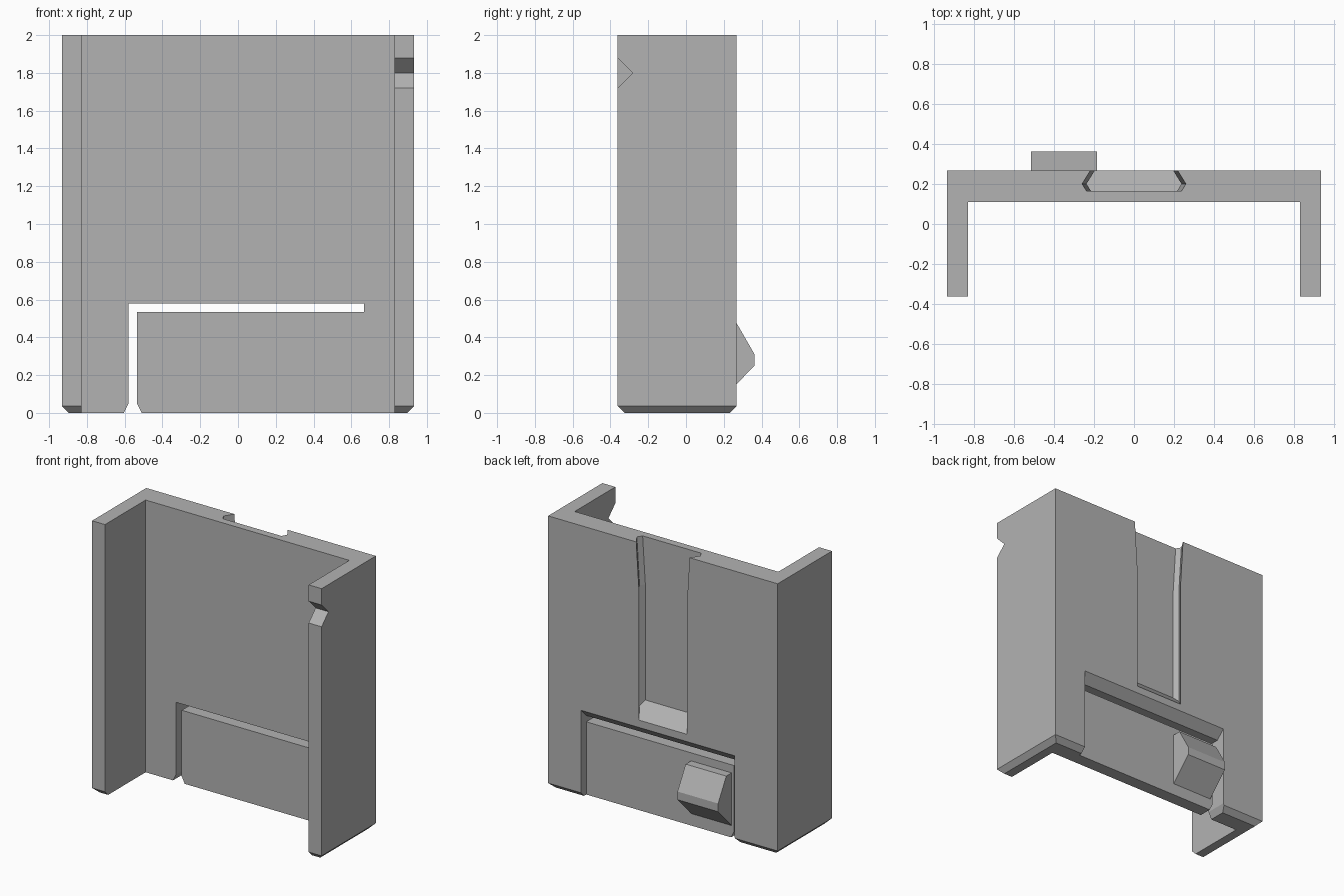
import bpy
import bmesh
from mathutils import Vector

cube = bpy.data.objects.get("Cube")
if cube:
    bpy.data.objects.remove(cube, do_unlink=True)

grey = bpy.data.materials.new("plain grey")
grey.use_nodes = True
COLOUR = (0.45, 0.45, 0.45, 1)
grey.diffuse_color = COLOUR
grey.node_tree.nodes["Principled BSDF"].inputs["Base Color"].default_value = COLOUR


def loft(name, rings):
    """Solid skinned through rings of equal point count, capped at both ends."""
    bm = bmesh.new()
    loops = [[bm.verts.new(p) for p in ring] for ring in rings]
    n = len(loops[0])
    for a, b in zip(loops, loops[1:]):
        for i in range(n):
            j = (i + 1) % n
            bm.faces.new((a[i], a[j], b[j], b[i]))
    bm.faces.new(loops[0])
    bm.faces.new(loops[-1])
    bmesh.ops.recalc_face_normals(bm, faces=bm.faces)
    mesh = bpy.data.meshes.new(name)
    bm.to_mesh(mesh)
    bm.free()
    mesh.materials.append(grey)
    obj = bpy.data.objects.new(name, mesh)
    bpy.context.collection.objects.link(obj)
    return obj


def extrude_x(name, profile, x0, x1):
    return loft(name, [[Vector((x, y, z)) for y, z in profile] for x in (x0, x1)])


def extrude_y(name, profile, y0, y1):
    return loft(name, [[Vector((x, y, z)) for x, z in profile] for y in (y0, y1)])


def cut(target, cutter):
    cutter.hide_render = True
    mod = target.modifiers.new(cutter.name, 'BOOLEAN')
    mod.operation = 'DIFFERENCE'
    mod.solver = 'EXACT'
    mod.object = cutter
    bpy.context.view_layer.objects.active = target
    bpy.ops.object.modifier_apply(modifier=mod.name)
    bpy.data.objects.remove(cutter, do_unlink=True)


def rect(x, y0, y1, z):
    return [Vector(p) for p in ((-x, y0, z), (x, y0, z), (x, y1, z), (-x, y1, z))]


WIDTH, FRONT, BACK, HEIGHT = 0.933, -0.362, 0.268, 2.0
BEVEL = 0.037
TONGUE_BACK = 0.205
SLOT_TOP = 0.58

# Outer block with a chamfered foot
body = loft("channel_body", [
    rect(WIDTH - BEVEL, FRONT + BEVEL, BACK - BEVEL, 0),
    rect(WIDTH, FRONT, BACK, BEVEL),
    rect(WIDTH, FRONT, BACK, HEIGHT)])

# Open bay between the two side walls
cut(body, loft("bay_cutter", [rect(0.828, -1, 0.11, z) for z in (-0.1, 2.1)]))

# Notch in the front edge of the left wall
cut(body, extrude_x("notch_cutter",
                    [(-0.462, 1.9), (FRONT, 1.88), (-0.282, 1.8), (FRONT, 1.72), (-0.462, 1.7)],
                    0.7, 1.1))

# L-shaped slot that frees the spring tongue, flared at the foot
cut(body, extrude_y("slot_cutter", [
    (-0.63, -0.05), (-0.605, 0), (-0.58, 0.05), (-0.58, SLOT_TOP), (0.667, SLOT_TOP),
    (0.667, 0.534), (-0.535, 0.534), (-0.535, 0.05), (-0.51, 0), (-0.485, -0.05)],
    0.0, 0.5))

# Recess that thins the tongue from behind, with a sloping upper lip
cut(body, extrude_x("recess_cutter", [
    (TONGUE_BACK, -0.1), (TONGUE_BACK, SLOT_TOP),
    (TONGUE_BACK + 0.1, SLOT_TOP + 0.1), (0.5, SLOT_TOP + 0.1), (0.5, -0.1)],
    -0.58, 0.667))


# Undercut rail groove in the back, flared at the top, with a sloping floor end
def groove_ring(grow, z):
    half = [(0.195, 0.4), (0.195, BACK), (0.237, 0.2), (0.215, 0.165)]
    right = [(x + grow, y) for x, y in half]
    outline = right + [(-x, y) for x, y in reversed(right)]
    # The lowest ring follows the slope of the end ledge
    return [Vector((x, y, z if z > 1 else z - (y - 0.165))) for x, y in outline]


cut(body, loft("groove_cutter", [
    groove_ring(0, 0.8), groove_ring(0, 1.65),
    groove_ring(0.022, HEIGHT), groove_ring(0.022, 2.1)]))

# Snap catch on the tongue
extrude_x("snap_catch", [
    (0.19, 0.475), (BACK, 0.475), (0.363, 0.31), (0.363, 0.25), (0.205, 0.088), (0.19, 0.088)],
    -0.515, -0.185)
